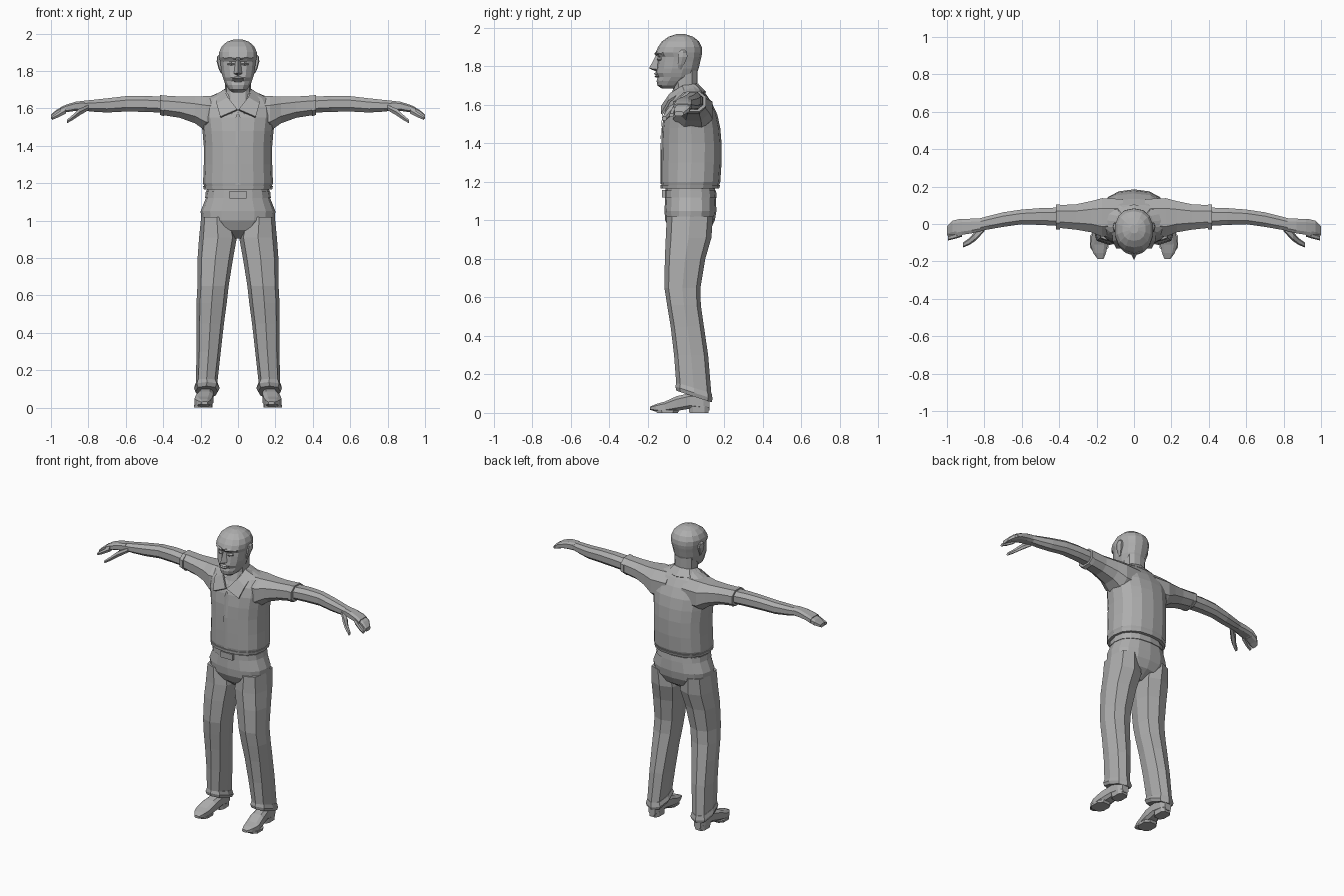
import bpy, bmesh, math

gray = bpy.data.materials.new("plain gray")
gray.diffuse_color = (0.42, 0.42, 0.42, 1)


def finish(name, bm, mirror=False):
    bmesh.ops.recalc_face_normals(bm, faces=bm.faces)
    me = bpy.data.meshes.new(name)
    bm.to_mesh(me)
    bm.free()
    me.materials.append(gray)
    ob = bpy.data.objects.new(name, me)
    bpy.context.collection.objects.link(ob)
    if mirror:
        ob.modifiers.new("mirror", 'MIRROR').use_clip = False
    return ob


def loft(name, axis, rings, n=8, p=0.8, mirror=False, turn=0.0):
    """Rings are (position, a_min, a_max, b_min, b_max[, tilt]) across one axis."""
    bm = bmesh.new()
    loops = []
    for pos, a0, a1, b0, b1, *tilt in rings:
        loop = []
        for i in range(n):
            t = math.tau * (i + turn) / n
            c, s = math.cos(t), math.sin(t)
            a = (a0 + a1) / 2 + (a1 - a0) / 2 * math.copysign(abs(c) ** p, c)
            db = (b1 - b0) / 2 * math.copysign(abs(s) ** p, s)
            b, w = (b0 + b1) / 2 + db, pos + (tilt[0] * db if tilt else 0)
            co = {'x': (w, a, b), 'y': (a, w, b), 'z': (a, b, w)}[axis]
            loop.append(bm.verts.new(co))
        loops.append(loop)
    for lo, hi in zip(loops, loops[1:]):
        for i in range(n):
            j = (i + 1) % n
            bm.faces.new((lo[i], lo[j], hi[j], hi[i]))
    bm.faces.new(loops[0])
    bm.faces.new(loops[-1])
    return finish(name, bm, mirror)


def sym(rings):
    """Rings centred on x = 0: (z, half width, y_min, y_max)."""
    return [(z, -w, w, y0, y1) for z, w, y0, y1 in rings]


def patch(name, verts, faces, mirror=False):
    bm = bmesh.new()
    vs = [bm.verts.new(v) for v in verts]
    for f in faces:
        bm.faces.new([vs[i] for i in f])
    return finish(name, bm, mirror)


# Shirt body and its hem
loft("shirt_body", 'z', sym([
    (1.165, .175, -.125, .165), (1.20, .187, -.13, .178), (1.30, .183, -.13, .185),
    (1.40, .183, -.128, .185), (1.48, .19, -.125, .178), (1.55, .20, -.115, .163),
    (1.61, .20, -.095, .135), (1.655, .17, -.065, .105), (1.685, .10, -.05, .08),
    (1.705, .07, -.04, .06)]), n=16, p=.85)
loft("shirt_hem", 'z', sym([(1.165, .182, -.131, .172), (1.185, .187, -.133, .178)]), n=16, p=.85)

# Sleeves, cuffs and bare arms
loft("sleeve", 'x', [
    (.06, -.06, .14, 1.46, 1.675), (.17, -.075, .145, 1.47, 1.672),
    (.23, -.05, .128, 1.515, 1.667), (.31, -.035, .11, 1.545, 1.667),
    (.40, -.025, .105, 1.56, 1.672)], p=.85, mirror=True, turn=.5)
loft("sleeve_cuff", 'x', [(.395, -.033, .108, 1.553, 1.672), (.418, -.033, .108, 1.562, 1.675)],
     p=.85, mirror=True, turn=.5)
loft("forearm", 'x', [
    (.38, -.015, .092, 1.573, 1.663), (.50, -.008, .088, 1.578, 1.67),
    (.60, -.004, .08, 1.58, 1.668), (.70, -.018, .065, 1.575, 1.656),
    (.78, -.032, .045, 1.58, 1.647), (.84, -.042, .028, 1.588, 1.64)],
     p=.85, mirror=True, turn=.5)

# Hands
loft("palm", 'x', [
    (.82, -.04, .03, 1.588, 1.642), (.87, -.052, .03, 1.585, 1.636),
    (.92, -.06, .03, 1.578, 1.62), (.95, -.066, .026, 1.568, 1.607)],
     p=.6, mirror=True, turn=.5)
loft("fingers", 'x', [
    (.93, -.055, .028, 1.573, 1.612), (.97, -.06, .02, 1.557, 1.594),
    (1.0, -.062, -.012, 1.542, 1.566)], p=.6, mirror=True, turn=.5)
loft("index_finger", 'x', [
    (.92, -.068, -.03, 1.57, 1.61), (.96, -.08, -.052, 1.55, 1.582),
    (.995, -.088, -.062, 1.537, 1.557)], n=6, mirror=True)
loft("thumb", 'x', [
    (.80, -.04, -.005, 1.588, 1.62), (.85, -.092, -.04, 1.558, 1.60),
    (.88, -.112, -.075, 1.538, 1.57), (.915, -.126, -.10, 1.518, 1.54)], n=6, mirror=True)

# Trousers: hips, legs and turned hems
loft("hips", 'z', sym([
    (.905, .03, -.03, .06), (.95, .14, -.085, .125), (1.00, .195, -.108, .15),
    (1.05, .20, -.112, .158), (1.12, .172, -.108, .155), (1.18, .165, -.105, .15)]), n=16, p=.85)
loft("leg", 'z', [
    (1.02, .03, .197, -.10, .14), (.91, .006, .208, -.105, .132), (.80, .026, .216, -.11, .10),
    (.65, .05, .217, -.112, .075), (.56, .06, .222, -.098, .077), (.45, .075, .222, -.08, .093),
    (.30, .092, .222, -.062, .115), (.12, .112, .225, -.05, .132, -.25)], p=.75, mirror=True)
loft("leg_hem", 'z', [
    (.13, .108, .227, -.05, .133, -.3), (.105, .098, .235, -.055, .138, -.33),
    (.085, .108, .228, -.05, .133, -.33)], p=.75, mirror=True)

# Belt with buckle
loft("belt", 'z', sym([(1.12, .176, -.113, .16), (1.155, .172, -.112, .156)]), n=16, p=.85)
loft("belt_buckle", 'z', sym([(1.118, .045, -.124, -.10), (1.158, .045, -.124, -.10)]),
     n=4, p=.01, turn=.5)

# Shoes
loft("shoe", 'y', [
    (.122, .145, .195, .01, .09), (.09, .132, .21, .01, .10), (.02, .13, .212, .02, .105),
    (-.05, .13, .226, .008, .088), (-.11, .138, .235, .003, .06),
    (-.155, .148, .22, .005, .047), (-.187, .162, .195, .016, .033)],
     p=.6, mirror=True, turn=.5)
loft("heel", 'z', [(0, .135, .208, .015, .118), (.035, .133, .21, .01, .122)],
     p=.6, mirror=True, turn=.5)
loft("sole", 'z', [(0, .136, .238, -.155, -.04), (.014, .134, .238, -.16, -.03)],
     p=.75, mirror=True, turn=.5)

# Neck and head, with brow, sockets, lips and chin stepped in the rings
loft("neck", 'z', sym([
    (1.57, .055, -.118, .05), (1.63, .068, -.085, .06), (1.69, .07, -.065, .058),
    (1.80, .072, -.075, .06)]), n=12)
loft("head", 'z', sym([
    (1.685, .03, -.125, -.06), (1.70, .05, -.148, -.02), (1.725, .066, -.153, .02),
    (1.745, .076, -.147, .045), (1.765, .083, -.157, .056), (1.79, .09, -.152, .066),
    (1.825, .094, -.148, .074), (1.85, .098, -.143, .08), (1.872, .103, -.158, .084),
    (1.90, .103, -.146, .082), (1.93, .09, -.125, .068), (1.955, .062, -.09, .036),
    (1.968, .022, -.05, -.005)]), n=14, p=.88, turn=.5)

# Facial features
patch("nose", [(0, -.155, 1.86), (.014, -.143, 1.85), (0, -.192, 1.79), (.022, -.15, 1.785),
               (0, -.152, 1.773), (0, -.14, 1.84)],
      [(0, 1, 3, 2), (2, 3, 4), (1, 5, 4, 3)], mirror=True)
loft("lips", 'z', sym([(1.742, .018, -.158, -.13), (1.75, .03, -.164, -.13),
                       (1.755, .032, -.156, -.13), (1.762, .03, -.167, -.13),
                       (1.77, .015, -.158, -.13)]), n=8)
loft("brow", 'x', [(.012, -.165, -.13, 1.857, 1.876), (.045, -.155, -.115, 1.862, 1.883),
                   (.075, -.128, -.09, 1.857, 1.876)], n=6, mirror=True)
loft("eyelid", 'x', [(.018, -.15, -.12, 1.832, 1.846), (.036, -.152, -.12, 1.828, 1.85),
                     (.056, -.136, -.10, 1.832, 1.846)], n=6, mirror=True)
loft("ear", 'z', [(1.785, .08, .09, -.04, -.022), (1.81, .08, .103, -.045, -.008),
                  (1.85, .085, .114, -.045, .01), (1.875, .088, .112, -.038, .008),
                  (1.885, .09, .103, -.028, -.004)], n=6, mirror=True)

# Pointed collar folded over the shoulders
upper = [(0, .062, 1.712), (.058, .045, 1.71), (.075, -.02, 1.70), (.055, -.085, 1.66), (.004, -.13, 1.595)]
lower = [(0, .105, 1.668), (.085, .08, 1.672), (.118, -.01, 1.675), (.115, -.09, 1.625), (.095, -.131, 1.555)]
collar = patch("collar", upper + lower, [(i, i + 1, i + 6, i + 5) for i in range(4)], mirror=True)
collar.modifiers.new("thickness", 'SOLIDIFY').thickness = .012

# Front placket strip on the shirt
patch("placket", [(0, -.134, 1.19), (.014, -.133, 1.19), (.014, -.133, 1.40), (0, -.134, 1.40),
                  (.014, -.121, 1.55), (0, -.122, 1.58)],
      [(0, 1, 2, 3), (3, 2, 4, 5)], mirror=True)
